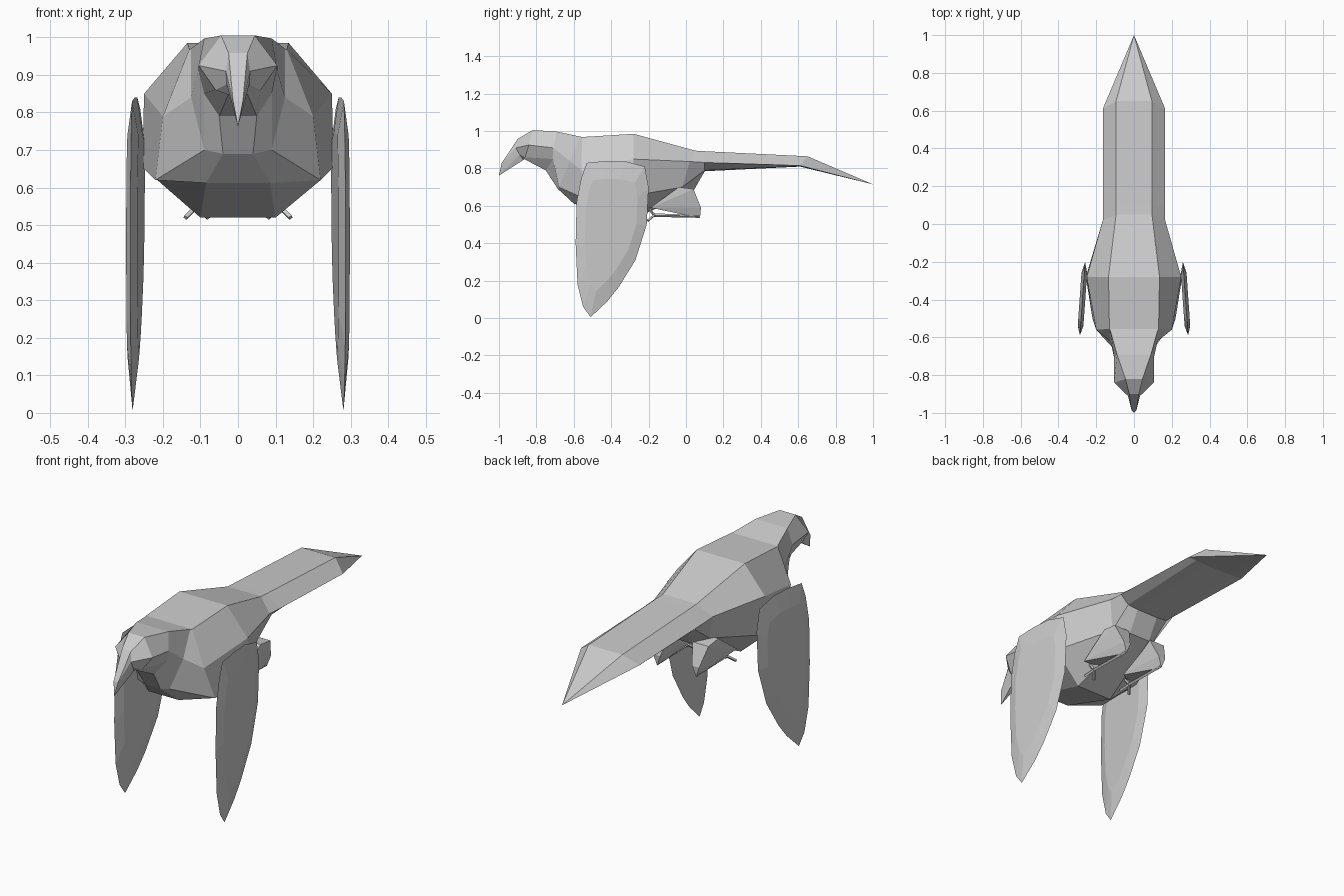
import bpy, bmesh
from mathutils import Vector

if "Cube" in bpy.data.objects:
    bpy.data.objects.remove(bpy.data.objects["Cube"])

grey = bpy.data.materials.new("plumage grey")
grey.diffuse_color = (0.6, 0.6, 0.6, 1)
grey.use_nodes = True
grey.node_tree.nodes["Principled BSDF"].inputs["Base Color"].default_value = grey.diffuse_color


def finish(name, bm):
    bmesh.ops.remove_doubles(bm, verts=bm.verts, dist=1e-5)
    bmesh.ops.recalc_face_normals(bm, faces=bm.faces)
    me = bpy.data.meshes.new(name)
    bm.to_mesh(me)
    bm.free()
    me.materials.append(grey)
    ob = bpy.data.objects.new(name, me)
    bpy.context.collection.objects.link(ob)
    return ob


def loft(bm, rings):
    """Skin closed rings of equal length and return their vertices."""
    rows = [[bm.verts.new(p) for p in r] for r in rings]
    n = len(rows[0])
    for a, b in zip(rows, rows[1:]):
        for i in range(n):
            j = (i + 1) % n
            bm.faces.new((a[i], a[j], b[j], b[i]))
    return rows


def hull(name, pts):
    bm = bmesh.new()
    for p in pts:
        bm.verts.new(p)
    res = bmesh.ops.convex_hull(bm, input=bm.verts)
    loose = [v for v in bm.verts if not v.link_faces]
    bmesh.ops.delete(bm, geom=loose, context='VERTS')
    bmesh.ops.dissolve_limit(bm, angle_limit=0.02, verts=bm.verts, edges=bm.edges)
    return finish(name, bm)


def rod(name, a, b, r):
    """Thin four-sided bar between two points."""
    a, b = Vector(a), Vector(b)
    d = (b - a).normalized()
    u = d.cross(Vector((0, 0, 1))).normalized() * r
    w = d.cross(u).normalized() * r
    return hull(name, [p + q for p in (a, b) for q in (u, w, -u, -w)])


# Body, head and tail: half sections (top, upper side, lower side, bottom)
sections = [
    [(.025, -.90, .958), (.032, -.91, .91), (.03, -.89, .875), (.02, -.87, .845)],
    [(.045, -.82, 1.005), (.105, -.84, .925), (.06, -.86, .86), (.025, -.865, .85)],
    [(.09, -.69, .997), (.105, -.71, .91), (.09, -.71, .85), (.05, -.75, .79)],
    [(.125, -.565, .97), (.125, -.62, .84), (.09, -.68, .70), (.04, -.685, .69)],
    [(.13, -.555, .968), (.20, -.56, .79), (.22, -.50, .62), (.085, -.60, .612)],
    [(.135, -.28, .985), (.25, -.28, .85), (.255, -.28, .655), (.10, -.30, .52)],
    [(.095, .05, .895), (.165, .02, .837), (.12, -.02, .70), (.06, .04, .68)],
    [(.095, .10, .892), (.165, .10, .832), (.12, .10, .79), (.06, .10, .785)],
    [(.095, .65, .865), (.165, .61, .815), (.12, .61, .812), (.06, .61, .81)],
]
rings = [s + [(-x, y, z) for x, y, z in reversed(s)] for s in sections]
bm = bmesh.new()
rows = loft(bm, rings)
bm.faces.new(rows[0])
tip = bm.verts.new((0, 1.0, .715))
for i in range(8):
    bm.faces.new((rows[-1][i], rows[-1][(i + 1) % 8], tip))
finish("body", bm)

# Hooked beak
hull("beak", rings[0] + [(s * .013, -.985, .83) for s in (1, -1)]
     + [(s * .01, -.93, .81) for s in (1, -1)] + [(0, -1.0, .762)])

# Wings: thin leaf shapes, (y, z) outline with a shallow bulge on both sides
outline = [(-.53, .83), (-.43, .84), (-.33, .84), (-.22, .81), (-.20, .70),
           (-.21, .50), (-.27, .31), (-.36, .165), (-.42, .09), (-.51, .005),
           (-.55, .06), (-.58, .18), (-.59, .40), (-.585, .62), (-.56, .75)]


def wing_ring(side, scale, bulge):
    pts = []
    for y, z in outline:
        y, z = -.41 + (y + .41) * scale, .5 + (z - .5) * scale
        pts.append((side * (.259 - (y + .2) * .07 + bulge), y, z))
    return pts


for side, label in ((1, "left"), (-1, "right")):
    bm = bmesh.new()
    rows = loft(bm, [wing_ring(side, .72, -.015), wing_ring(side, 1, 0),
                     wing_ring(side, .72, .015)])
    bm.faces.new(rows[0])
    bm.faces.new(rows[-1])
    finish(label + "_wing", bm)

    # Thigh tapering back to the heel
    x = .11 * side
    base = [(-.19, .58), (-.04, .69), (.04, .68)]
    hull(label + "_thigh",
         [(x + o, y, z + .01) for y, z in base for o in (-.045, .045)]
         + [(x + o, .08, .59) for o in (-.02, .02)] + [(x, .075, .535)])

    # Shank folded forward, with toes
    foot = (x, -.17, .55)
    rod(label + "_shank", (x, .07, .545), foot, .009)
    for k, end in enumerate([(x - .03, -.205, .52), (x + .03, -.205, .52),
                             (x, -.20, .59)]):
        rod(f"{label}_toe_{k + 1}", foot, end, .007)
